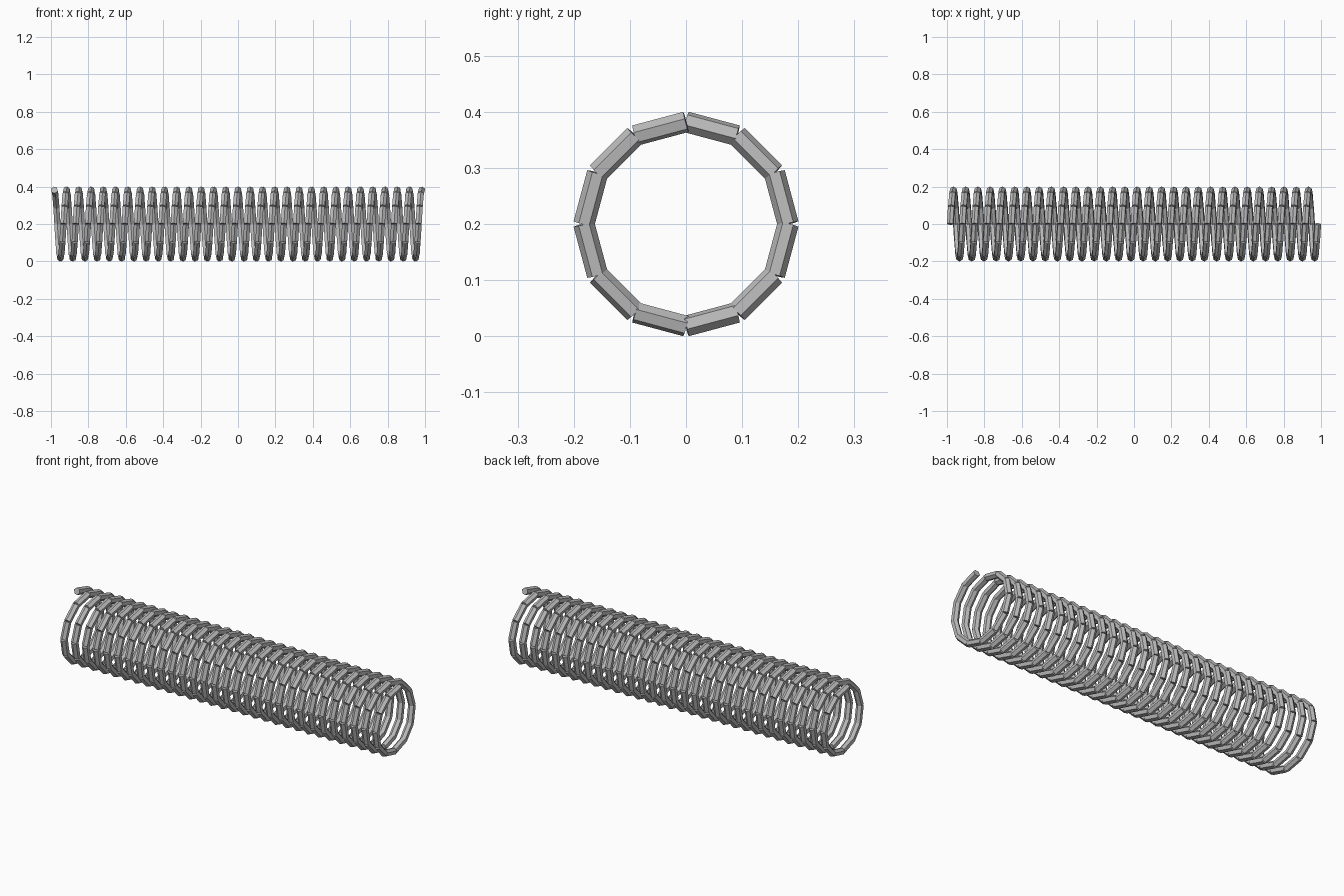
import bpy
import bmesh
import math
from mathutils import Matrix, Vector

cube = bpy.data.objects.get("Cube")
if cube:
    bpy.data.objects.remove(cube, do_unlink=True)

TURNS = 30
STEPS = 12            # straight rods per turn
COIL_RADIUS = 0.182
WIRE_RADIUS = 0.019
LENGTH = 1.964


def helix_point(i):
    """Point i on the coil, starting at the top and turning towards +y."""
    a = math.tau * i / STEPS
    x = LENGTH * (i / (TURNS * STEPS) - 0.5)
    return Vector((x, COIL_RADIUS * math.sin(a), 0.2 + COIL_RADIUS * math.cos(a)))


def add_rod(bm, start, end):
    """Six-sided rod from start to end, kept level against the y axis."""
    along = (end - start).normalized()
    side = Vector((0, 1, 0)).cross(along).normalized()
    up = along.cross(side)
    matrix = Matrix((side, up, along)).transposed().to_4x4()
    matrix.translation = (start + end) / 2
    bmesh.ops.create_cone(bm, cap_ends=True, segments=6, radius1=WIRE_RADIUS,
                          radius2=WIRE_RADIUS, depth=(end - start).length,
                          matrix=matrix)


# Steel colour
steel = bpy.data.materials.new("steel_grey")
steel.use_nodes = True
colour = (0.5, 0.5, 0.5, 1)
steel.diffuse_color = colour
steel.node_tree.nodes["Principled BSDF"].inputs["Base Color"].default_value = colour

# Coil made of short rods
bm = bmesh.new()
for i in range(TURNS * STEPS):
    add_rod(bm, helix_point(i), helix_point(i + 1))
mesh = bpy.data.meshes.new("coil_spring")
bm.to_mesh(mesh)
bm.free()
mesh.materials.append(steel)
spring = bpy.data.objects.new("coil_spring", mesh)
bpy.context.collection.objects.link(spring)
